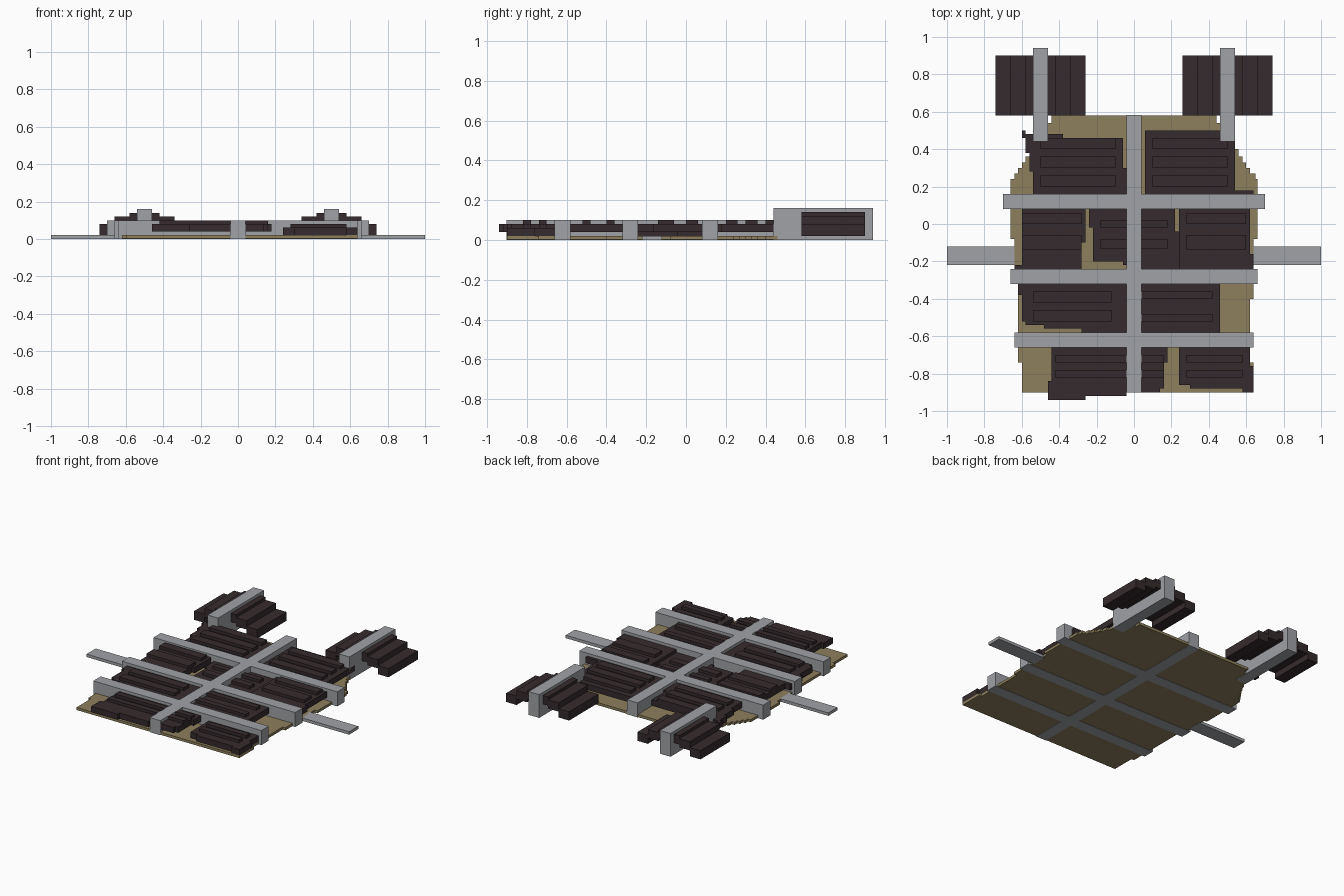
import bpy, bmesh


def mat(name, rgb):
    m = bpy.data.materials.new(name)
    m.diffuse_color = (*rgb, 1)
    return m


TAN = mat("tan hull", (0.27, 0.215, 0.108))
GREY = mat("grey frame", (0.35, 0.36, 0.38))
DARK = mat("dark machinery", (0.036, 0.024, 0.026))


def finish(name, bm, material):
    bmesh.ops.recalc_face_normals(bm, faces=bm.faces)
    me = bpy.data.meshes.new(name)
    bm.to_mesh(me)
    bm.free()
    me.materials.append(material)
    ob = bpy.data.objects.new(name, me)
    bpy.context.collection.objects.link(ob)
    return ob


def boxes(name, material, items):
    """One object made of boxes given as (x0, x1, y0, y1, z0, z1)."""
    bm = bmesh.new()
    for x0, x1, y0, y1, z0, z1 in items:
        vs = bmesh.ops.create_cube(bm, size=1)["verts"]
        for v in vs:
            v.co = (x1 if v.co.x > 0 else x0,
                    y1 if v.co.y > 0 else y0,
                    z1 if v.co.z > 0 else z0)
    return finish(name, bm, material)


def panel(name, slabs, z, ribs_x, ribs_y):
    """Machinery block: slabs (x0, x1, y0, y1) of 0.04 height with raised ribs."""
    items = [(*s, z, z + 0.04) for s in slabs]
    items += [(*ribs_x, y0, y1, z + 0.03, z + 0.06) for y0, y1 in ribs_y]
    boxes(name, DARK, items)


# Hull plate: stepped outline as (upper y, left x, right x) rows
rows = [(-0.74, -0.60, 0.64), (-0.58, -0.62, 0.62), (-0.40, -0.62, 0.62),
        (-0.24, -0.62, 0.64), (-0.08, -0.64, 0.64), (0.24, -0.66, 0.66),
        (0.27, -0.64, 0.65), (0.30, -0.62, 0.62), (0.33, -0.60, 0.60),
        (0.36, -0.58, 0.58), (0.40, -0.56, 0.56), (0.46, -0.54, 0.54),
        (0.54, -0.46, 0.46), (0.58, -0.44, 0.44)]
left, right, low = [], [], -0.90
for top, xl, xr in rows:
    left += [(xl, low), (xl, top)]
    right += [(xr, low), (xr, top)]
    low = top
bm = bmesh.new()
outline = []
for p in right + left[::-1]:
    if not outline or outline[-1] != p:
        outline.append(p)
face = bm.faces.new([bm.verts.new((x, y, 0.002)) for x, y in outline])
ext = bmesh.ops.extrude_face_region(bm, geom=[face])["geom"]
for v in ext:
    if isinstance(v, bmesh.types.BMVert):
        v.co.z = 0.02
finish("hull_plate", bm, TAN)

# Frame: spine and cross beams
boxes("spine", GREY, [(-0.04, 0.04, -0.902, 0.582, 0, 0.1)])
for name, half, y in (("rear_beam", 0.70, 0.08), ("middle_beam", 0.66, -0.32),
                      ("front_beam", 0.64, -0.66)):
    boxes(name, GREY, [(-half, half, y, y + 0.08, 0, 0.1)])

# Side arms, rear booms and stepped engine pods, mirrored
for side, s in (("left", -1), ("right", 1)):
    def span(a, b):
        return tuple(sorted((s * a, s * b)))
    boxes(side + "_arm", GREY, [(*span(0.63, 1.0), -0.22, -0.12, 0, 0.02)])
    boxes(side + "_boom", GREY, [(*span(0.46, 0.54), 0.44, 0.94, 0, 0.16)])
    pod = [(*span(0.42, 0.58), 0.58, 0.90, 0.08, 0.14)]
    for a, b, z in ((0.34, 0.42, 0.06), (0.58, 0.66, 0.06),
                    (0.26, 0.34, 0.02), (0.66, 0.74, 0.02)):
        pod.append((*span(a, b), 0.58, 0.90, z, z + 0.06))
    boxes(side + "_engine_pod", DARK, pod)

# Rear machinery
rear_ribs = [(0.20, 0.26), (0.30, 0.36), (0.40, 0.46)]
panel("rear_left_machinery",
      [(-0.54, -0.06, 0.16, 0.46), (-0.06, -0.04, 0.16, 0.30),
       (-0.56, -0.54, 0.28, 0.48), (-0.58, -0.56, 0.38, 0.48),
       (-0.60, -0.58, 0.46, 0.50), (-0.54, -0.38, 0.46, 0.48)],
      0.04, (-0.50, -0.10), rear_ribs)
panel("rear_right_machinery",
      [(0.06, 0.54, 0.16, 0.50), (0.54, 0.64, 0.16, 0.18)],
      0.04, (0.10, 0.50), rear_ribs)

# Middle machinery
panel("middle_left_machinery",
      [(-0.60, -0.28, -0.24, 0.08), (-0.28, -0.26, -0.10, 0.08),
       (-0.64, -0.60, -0.24, -0.22)],
      0.04, (-0.60, -0.28), [(0.00, 0.06), (-0.14, -0.06)])
panel("middle_right_machinery",
      [(0.24, 0.62, -0.24, 0.08), (0.62, 0.64, -0.24, -0.16)],
      0.04, (0.28, 0.60), [(0.00, 0.06), (-0.14, -0.06)])
core_ribs = [(-0.02, 0.02), (-0.13, -0.08)]
panel("core_left_machinery",
      [(-0.22, -0.04, -0.20, 0.08), (-0.24, -0.22, -0.02, 0.08),
       (-0.06, -0.04, -0.22, -0.20)], 0.02, (-0.18, -0.04), core_ribs)
panel("core_right_machinery",
      [(0.04, 0.22, -0.24, 0.08), (0.22, 0.24, -0.24, -0.04)],
      0.02, (0.04, 0.18), core_ribs)

# Forward machinery
panel("forward_left_machinery",
      [(-0.58, -0.04, -0.54, -0.32), (-0.60, -0.58, -0.52, -0.32),
       (-0.48, -0.04, -0.56, -0.54), (-0.28, -0.04, -0.58, -0.56),
       (-0.62, -0.60, -0.38, -0.32)],
      0.04, (-0.54, -0.12), [(-0.42, -0.36), (-0.52, -0.46)])
panel("forward_right_machinery", [(0.04, 0.46, -0.58, -0.32)],
      0.04, (0.04, 0.42), [(-0.40, -0.36), (-0.52, -0.48)])

# Front machinery
front_ribs = [(-0.74, -0.70), (-0.82, -0.78)]
panel("front_left_machinery",
      [(-0.44, -0.04, -0.92, -0.66), (-0.46, -0.44, -0.94, -0.84),
       (-0.44, -0.26, -0.94, -0.92), (-0.42, -0.04, -0.68, -0.66)],
      0.04, (-0.42, -0.04), front_ribs)
panel("front_core_machinery",
      [(0.04, 0.16, -0.88, -0.66), (0.16, 0.18, -0.74, -0.66),
       (0.04, 0.14, -0.90, -0.88)], 0.04, (0.04, 0.16), front_ribs)
panel("front_right_machinery",
      [(0.24, 0.62, -0.86, -0.66), (0.30, 0.64, -0.88, -0.86),
       (0.62, 0.64, -0.86, -0.76), (0.58, 0.64, -0.90, -0.88)],
      0.02, (0.28, 0.58), front_ribs)
